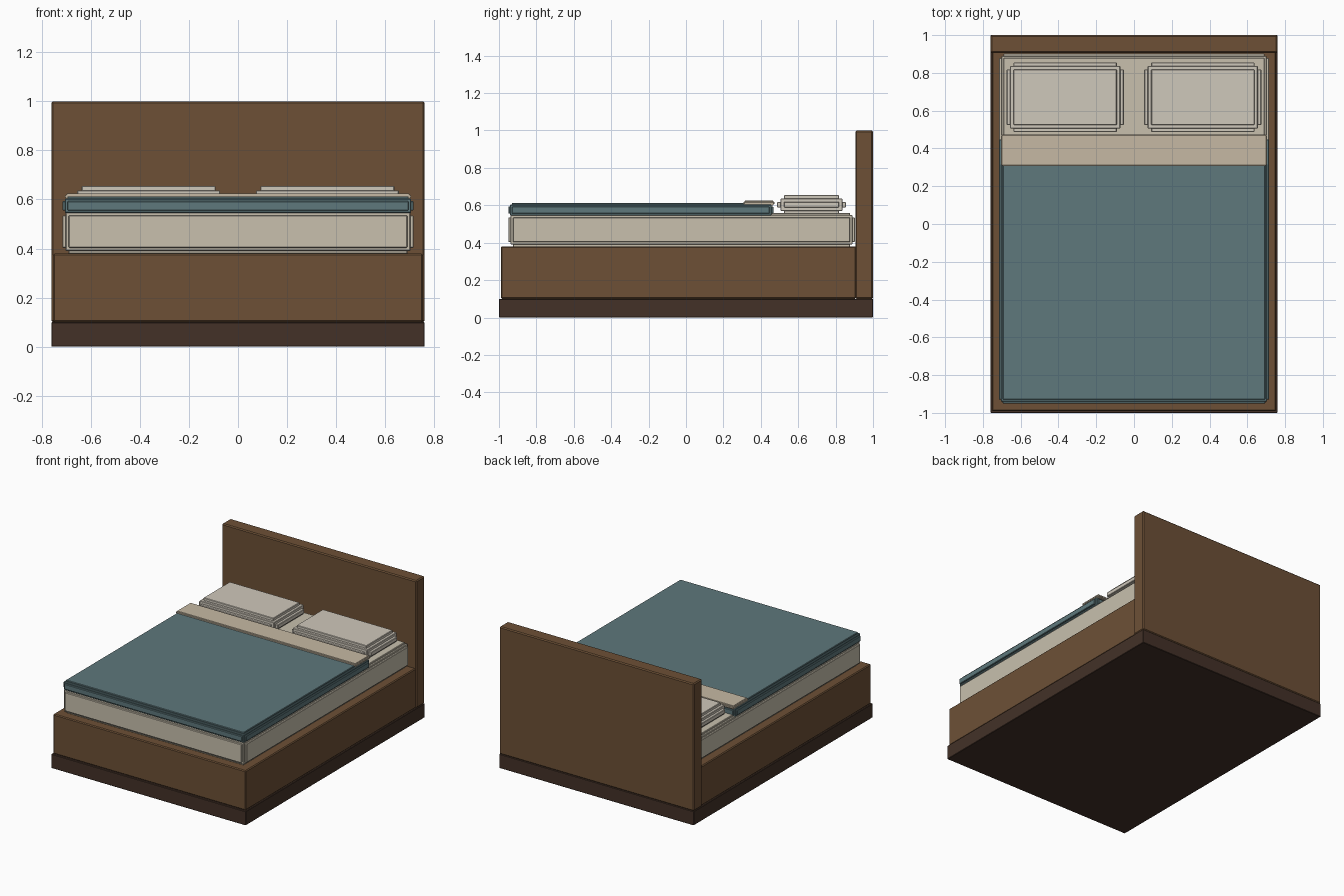
import bpy, bmesh
from mathutils import Vector

if "Cube" in bpy.data.objects:
    bpy.data.objects.remove(bpy.data.objects["Cube"])


def mat(name, hexcode):
    m = bpy.data.materials.new(name)
    rgb = [int(hexcode[i:i + 2], 16) / 255 for i in (0, 2, 4)]
    m.diffuse_color = [((c + 0.055) / 1.055) ** 2.4 for c in rgb] + [1]
    m.use_nodes = True
    m.node_tree.nodes["Principled BSDF"].inputs["Base Color"].default_value = m.diffuse_color
    return m


wood = mat("wood", "6d5036")
dark_wood = mat("dark_wood", "433127")
linen = mat("linen", "c8c0ae")
pillow_linen = mat("pillow_linen", "cfc8bb")
sheet = mat("sheet", "c6b9a3")
teal = mat("teal_fabric", "5e787c")


def add_box(bm, lo, hi):
    lo, hi = Vector(lo), Vector(hi)
    verts = bmesh.ops.create_cube(bm, size=1)["verts"]
    for v in verts:
        v.co = Vector(c * s for c, s in zip(v.co, hi - lo)) + (lo + hi) / 2


def finish(name, bm, material, bevel):
    if bevel:
        bmesh.ops.bevel(bm, geom=bm.edges[:], offset=bevel, segments=1, affect='EDGES')
    me = bpy.data.meshes.new(name)
    bm.to_mesh(me)
    bm.free()
    me.materials.append(material)
    ob = bpy.data.objects.new(name, me)
    bpy.context.collection.objects.link(ob)


def box(name, lo, hi, material, bevel=0.0):
    bm = bmesh.new()
    add_box(bm, lo, hi)
    finish(name, bm, material, bevel)


def cushion(name, lo, hi, r, material, bevel=0.003):
    """Stepped soft block: three crossed slabs and a half-inset core."""
    bm = bmesh.new()
    lo, hi = Vector(lo), Vector(hi)
    for inset in ((0, r, r), (r, 0, r), (r, r, 0), (r / 2, r / 2, r / 2)):
        d = Vector(inset)
        add_box(bm, lo + d, hi - d)
    finish(name, bm, material, bevel)


# Wooden body
box("plinth", (-0.76, -1, 0), (0.76, 1, 0.10), dark_wood, 0.003)
box("bed_frame", (-0.753, -0.99, 0.10), (0.753, 0.91, 0.38), wood, 0.006)
box("headboard", (-0.76, 0.905, 0.10), (0.76, 1, 1.0), wood, 0.007)

# Bedding
cushion("mattress", (-0.715, -0.95, 0.378), (0.715, 0.903, 0.56), 0.025, linen)
cushion("duvet", (-0.715, -0.95, 0.535), (0.715, 0.467, 0.613), 0.02, teal)
cushion("folded_sheet", (-0.705, 0.307, 0.599), (0.705, 0.474, 0.625), 0.008, sheet, 0.001)

# Pillows, left and right
for side, x in (("left", -0.364), ("right", 0.364)):
    cushion(side + "_pillow", (x - 0.31, 0.487, 0.552), (x + 0.31, 0.855, 0.655), 0.037, pillow_linen)
